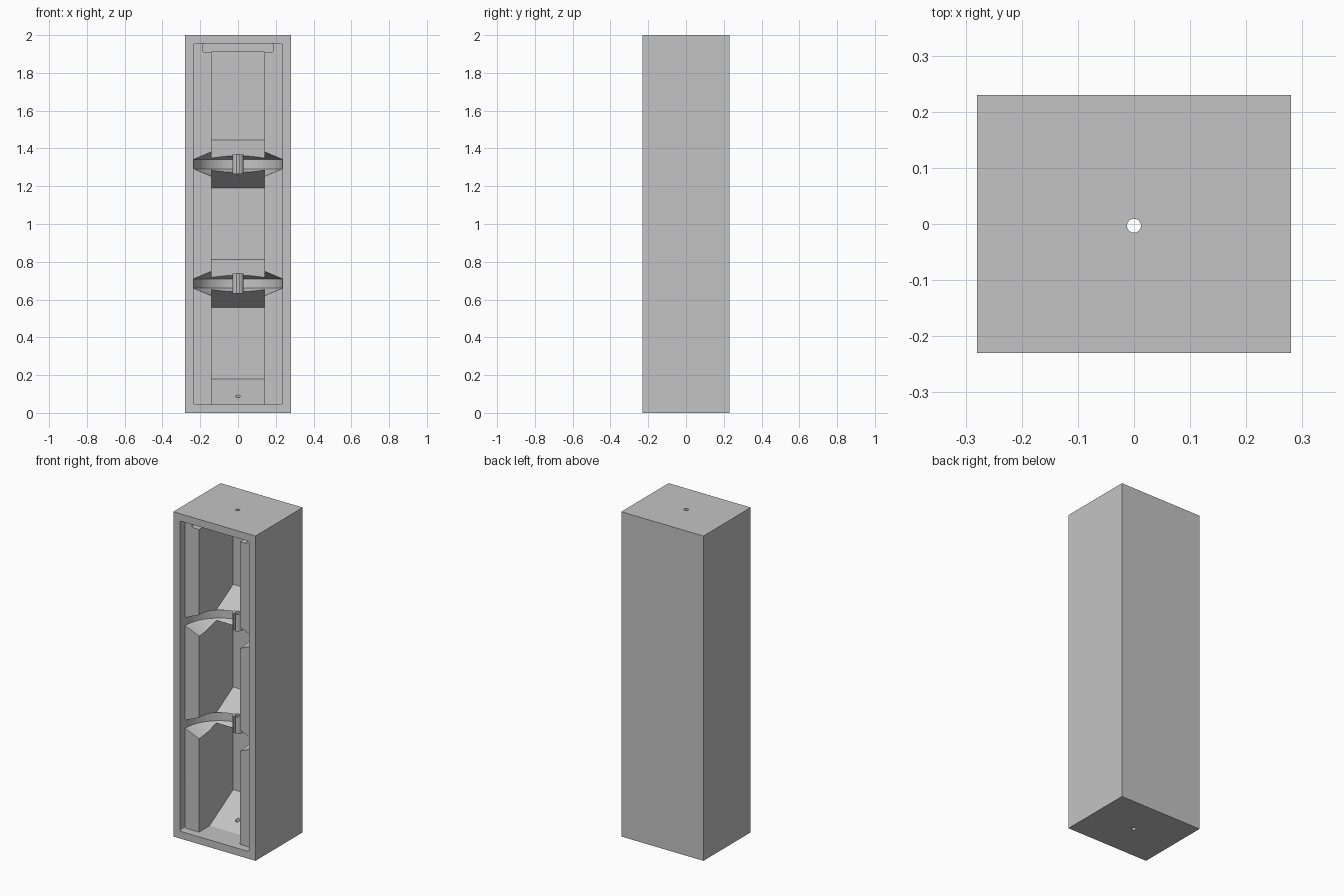
import bpy, bmesh, math

cube = bpy.data.objects.get("Cube")
if cube:
    bpy.data.objects.remove(cube, do_unlink=True)

W, D, H = 0.56, 0.46, 2.0          # outer size
RIM, LEDGE_Y, BACK_Y = 0.045, -0.18, 0.153
CAVITY_X, CEILING = 0.14, 1.91
SHELVES = (0.685, 1.317)           # mid heights of the wedge shelves
TIP_Y, RISE = -0.067, 0.127        # shelf tip and half thickness at the back

grey = bpy.data.materials.new("warm_grey")
grey.use_nodes = True
grey.diffuse_color = (0.55, 0.55, 0.55, 1)
grey.node_tree.nodes["Principled BSDF"].inputs["Base Color"].default_value = (0.55, 0.55, 0.55, 1)


def finish(name, bm):
    bmesh.ops.recalc_face_normals(bm, faces=bm.faces)
    mesh = bpy.data.meshes.new(name)
    bm.to_mesh(mesh)
    bm.free()
    mesh.materials.append(grey)
    obj = bpy.data.objects.new(name, mesh)
    bpy.context.collection.objects.link(obj)
    return obj


def box(name, x, y0, y1, z0, z1, radius=0):
    """Box symmetric in x, optionally with its front-to-back edges rounded."""
    bm = bmesh.new()
    bmesh.ops.create_cube(bm, size=1)
    for v in bm.verts:
        v.co = (2 * x * v.co.x, y1 if v.co.y > 0 else y0, z1 if v.co.z > 0 else z0)
    if radius:
        edges = [e for e in bm.edges if abs(e.verts[0].co.y - e.verts[1].co.y) > 1e-4]
        bmesh.ops.bevel(bm, geom=edges, offset=radius, segments=4, profile=0.5, affect="EDGES")
    return finish(name, bm)


def extrude_profile(name, profile, x):
    """Side profile (y, z) extruded across the width."""
    bm = bmesh.new()
    face = bm.faces.new([bm.verts.new((-x, y, z)) for y, z in profile])
    moved = bmesh.ops.extrude_face_region(bm, geom=[face])["geom"]
    bmesh.ops.translate(bm, vec=(2 * x, 0, 0),
                        verts=[g for g in moved if isinstance(g, bmesh.types.BMVert)])
    return finish(name, bm)


def lathe(name, profile, y, z, segments):
    """Stack of rings (radius, height) around a vertical axis, capped."""
    bm = bmesh.new()
    rings = []
    for r, h in profile:
        angles = [2 * math.pi * i / segments for i in range(segments)]
        rings.append([bm.verts.new((r * math.cos(a), y + r * math.sin(a), z + h)) for a in angles])
    for low, high in zip(rings, rings[1:]):
        for i in range(segments):
            j = (i + 1) % segments
            bm.faces.new((low[i], low[j], high[j], high[i]))
    bm.faces.new(rings[0])
    bm.faces.new(rings[-1])
    return finish(name, bm)


def carve(obj, cutters):
    """Subtract every cutter, bake the result and drop the cutters."""
    for c in cutters:
        mod = obj.modifiers.new(c.name, "BOOLEAN")
        mod.operation, mod.solver, mod.object = "DIFFERENCE", "EXACT", c
    bpy.context.view_layer.update()
    baked = bpy.data.meshes.new_from_object(obj.evaluated_get(bpy.context.evaluated_depsgraph_get()))
    obj.modifiers.clear()
    obj.data = baked
    baked.materials.clear()
    baked.materials.append(grey)
    for p in baked.polygons:
        p.material_index = 0
    for c in cutters:
        bpy.data.objects.remove(c, do_unlink=True)
    bpy.ops.object.select_all(action="DESELECT")
    obj.select_set(True)
    bpy.context.view_layer.objects.active = obj
    bpy.ops.object.shade_smooth_by_angle(angle=math.radians(20))


def cord_hole():
    return lathe("cord_hole_cutter", [(0.0125, -1.2), (0.0125, 1.2)], -0.003, H / 2, 24)


# Cavity outline with sloped floor and wedge shelves
outline = [(-0.21, RIM), (-0.077, RIM), (BACK_Y, 0.18)]
for mid in SHELVES:
    outline += [(BACK_Y, mid - RISE), (TIP_Y, mid), (BACK_Y, mid + RISE)]
outline += [(BACK_Y, CEILING), (-0.21, CEILING)]

# Cabinet: recessed front, cavity, lid pocket, flared grooves and cord hole
cabinet = box("cabinet", W / 2, -D / 2, D / 2, 0, H)
cutters = [
    box("recess_cutter", W / 2 - RIM, -0.3, LEDGE_Y, RIM, H - RIM, 0.01),
    extrude_profile("cavity_cutter", outline, CAVITY_X),
    box("pocket_cutter", 0.188, -0.2, LEDGE_Y + 0.04, CEILING - 0.001, H - RIM, 0.012),
]
groove = [(0.005, -0.122), (0.234, -0.025), (0.234, 0.025), (0.005, 0.122)]
for mid in SHELVES:
    cutters.append(lathe("groove_cutter", groove, LEDGE_Y, mid, 96))
carve(cabinet, cutters + [cord_hole()])

# Split tubes guiding the cord at each shelf
for name, mid in zip(("lower_cord_clip", "upper_cord_clip"), SHELVES):
    clip = lathe(name, [(0.03, -0.052), (0.03, 0.052)], -0.003, mid, 32)
    slot = box("slot_cutter", 0.007, -0.05, -0.003, mid - 0.1, mid + 0.1)
    carve(clip, [cord_hole(), slot])
